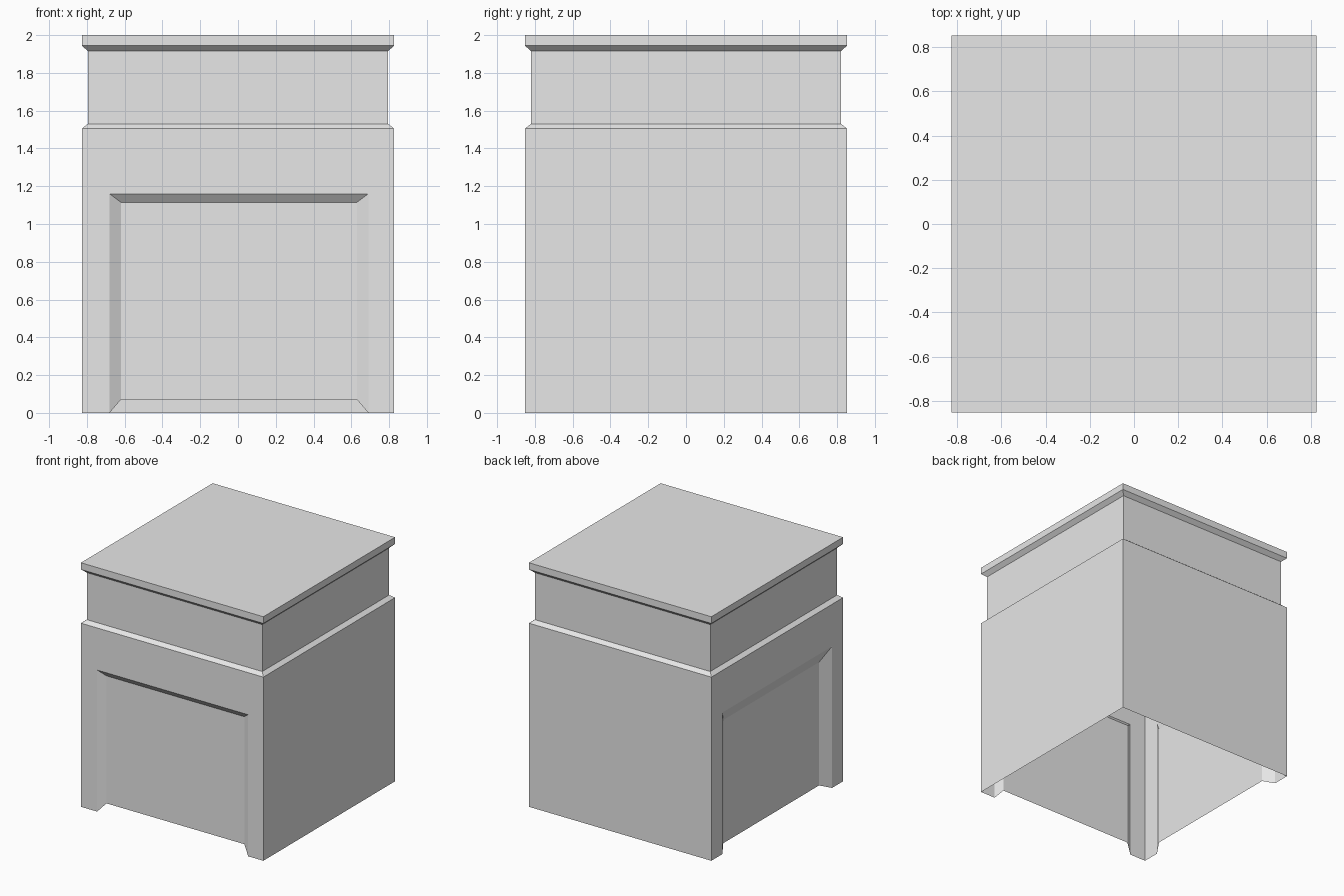
import bpy
import bmesh

cube = bpy.data.objects.get("Cube")
if cube:
    bpy.data.objects.remove(cube, do_unlink=True)

HALF_X, HALF_Y = 0.827, 0.853
BODY_TOP = 1.505

# Plain grey finish
grey = bpy.data.materials.new("plain_grey")
grey.use_nodes = True
colour = (0.8, 0.8, 0.8, 1)
grey.diffuse_color = colour
grey.node_tree.nodes["Principled BSDF"].inputs["Base Color"].default_value = colour

bm = bmesh.new()


def face(points):
    return bm.faces.new([bm.verts.new(p) for p in points])


def ring(inset, z):
    x, y = HALF_X - inset, HALF_Y - inset
    return [(-x, -y, z), (x, -y, z), (x, y, z), (-x, y, z)]


def recessed_wall(place, half, outer, inner, depth):
    """Wall with a bevelled recess open at the floor; outer and inner are (left, right, bottom, top)."""
    def opening(rect, d):
        left, right, bottom, top = rect
        return [place(left, d, bottom), place(left, d, top),
                place(right, d, top), place(right, d, bottom)]

    rim, panel = opening(outer, 0), opening(inner, depth)
    face([place(-half, 0, 0)] + rim +
         [place(half, 0, 0), place(half, 0, BODY_TOP), place(-half, 0, BODY_TOP)])
    for k in range(3):
        face([rim[k], panel[k], panel[k + 1], rim[k + 1]])
    face(panel[::-1])


# Stepped shell: body, chamfer, neck, chamfer, top slab; underside stays open
levels = [(0, 0), (0, BODY_TOP), (0.032, 1.53), (0.032, 1.915), (0, 1.945), (0, 2)]
rings = [ring(*level) for level in levels]
for i, (low, high) in enumerate(zip(rings, rings[1:])):
    for k in range(4):
        if i == 0 and k in (0, 3):
            continue  # these two body walls carry recesses
        n = (k + 1) % 4
        face([low[k], low[n], high[n], high[k]])
face(rings[-1])

# Front wall and right-hand wall with recessed panels
recessed_wall(lambda t, d, z: (t, d - HALF_Y, z), HALF_X,
              (-0.68, 0.69, 0, 1.16), (-0.62, 0.63, 0.07, 1.115), 0.035)
recessed_wall(lambda t, d, z: (d - HALF_X, -t, z), HALF_Y,
              (-0.71, 0.71, 0, 1.16), (-0.62, 0.62, 0.04, 1.05), 0.055)

bmesh.ops.remove_doubles(bm, verts=bm.verts[:], dist=0.0005)
mesh = bpy.data.meshes.new("cabinet_shell")
bm.to_mesh(mesh)
bm.free()
mesh.materials.append(grey)
shell = bpy.data.objects.new("cabinet_shell", mesh)
bpy.context.scene.collection.objects.link(shell)
